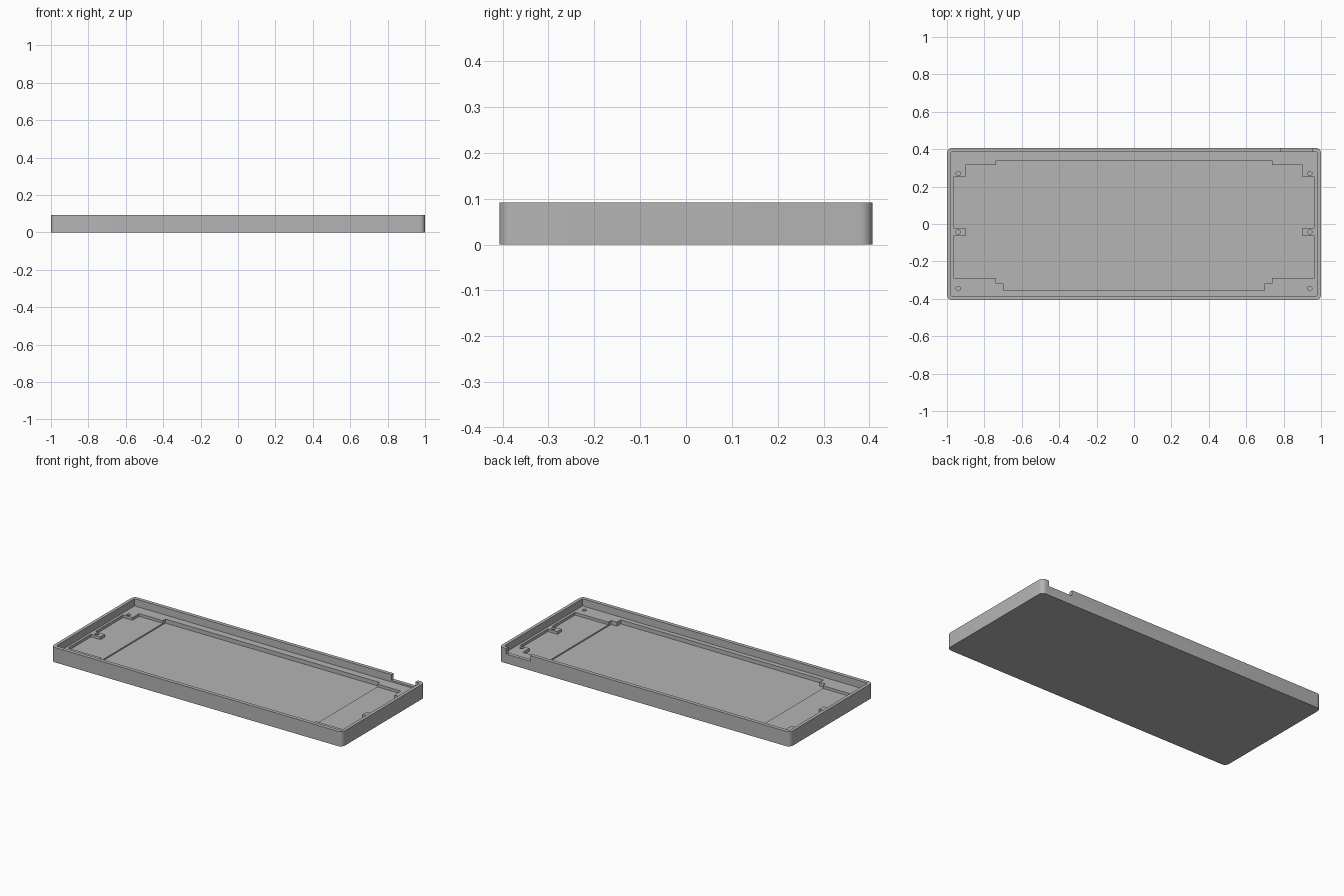
import bpy
import bmesh
import math

cube = bpy.data.objects.get("Cube")
if cube:
    bpy.data.objects.remove(cube, do_unlink=True)

grey = bpy.data.materials.new("plain grey")
grey.use_nodes = True
colour = (0.46, 0.46, 0.46, 1)
grey.diffuse_color = colour
grey.node_tree.nodes["Principled BSDF"].inputs["Base Color"].default_value = colour

LEDGE, END_FLOOR, MID_FLOOR, SILL, TOP = 0.047, 0.03, 0.022, 0.057, 0.092
ABOVE = 0.2


def prism(name, outline, z0, z1):
    """Extrude a counter-clockwise outline from z0 up to z1."""
    bm = bmesh.new()
    face = bm.faces.new([bm.verts.new((x, y, z0)) for x, y in outline])
    ext = bmesh.ops.extrude_face_region(bm, geom=[face])
    for v in ext["geom"]:
        if isinstance(v, bmesh.types.BMVert):
            v.co.z = z1
    bmesh.ops.recalc_face_normals(bm, faces=bm.faces[:])
    mesh = bpy.data.meshes.new(name)
    bm.to_mesh(mesh)
    bm.free()
    mesh.materials.append(grey)
    obj = bpy.data.objects.new(name, mesh)
    bpy.context.collection.objects.link(obj)
    return obj


def rectangle(x0, x1, y0, y1):
    return [(x0, y0), (x1, y0), (x1, y1), (x0, y1)]


def rounded(hx, hy, r, steps=8):
    pts = []
    for i, (sx, sy) in enumerate([(1, 1), (-1, 1), (-1, -1), (1, -1)]):
        for k in range(steps + 1):
            a = math.pi / 2 * (i + k / steps)
            pts.append((sx * (hx - r) + r * math.cos(a), sy * (hy - r) + r * math.sin(a)))
    return pts


def circle(x, y, r, n=24):
    return [(x + r * math.cos(2 * math.pi * k / n), y + r * math.sin(2 * math.pi * k / n))
            for k in range(n)]


def mirrored(half):
    """Close a right-hand outline, listed front to back, with its mirror image."""
    return half + [(-x, y) for x, y in reversed(half)]


def cut(target, cutter):
    cutter.hide_render = True
    mod = target.modifiers.new("cut", 'BOOLEAN')
    mod.operation = 'DIFFERENCE'
    mod.solver = 'EXACT'
    mod.object = cutter
    bpy.context.view_layer.objects.active = target
    bpy.ops.object.modifier_apply(modifier=mod.name)
    bpy.data.objects.remove(cutter, do_unlink=True)


# Outer block with rounded corners
tray = prism("case_tray", rounded(1.0, 0.407, 0.028), 0, TOP)

# Main opening down to the mounting ledge
cut(tray, prism("opening", rounded(0.98, 0.384, 0.006, 3), LEDGE, ABOVE))

# Stepped pocket, leaving corner pads and side tabs
pocket = mirrored([(0.697, -0.355), (0.697, -0.317), (0.737, -0.317), (0.737, -0.29),
                   (0.965, -0.29), (0.965, -0.064), (0.9, -0.064), (0.9, -0.022),
                   (0.965, -0.022), (0.965, 0.25), (0.9, 0.25), (0.9, 0.315),
                   (0.737, 0.315), (0.737, 0.34)])
cut(tray, prism("pocket", pocket, END_FLOOR, ABOVE))

# Slightly deeper middle floor
middle = mirrored([(0.697, -0.355), (0.697, -0.317), (0.737, -0.317), (0.737, 0.34)])
cut(tray, prism("middle_pocket", middle, MID_FLOOR, ABOVE))

# Blind screw holes
for side in (-1, 1):
    for y in (-0.345, -0.043, 0.27):
        cut(tray, prism("screw_hole", circle(side * 0.94, y, 0.012), 0.015, ABOVE))

# Cable notch in the back wall
cut(tray, prism("cable_notch", rectangle(0.785, 0.952, 0.37, 0.5), SILL, ABOVE))

bpy.ops.object.select_all(action='DESELECT')
tray.select_set(True)
bpy.context.view_layer.objects.active = tray
bpy.ops.object.shade_smooth_by_angle(angle=math.radians(30))
